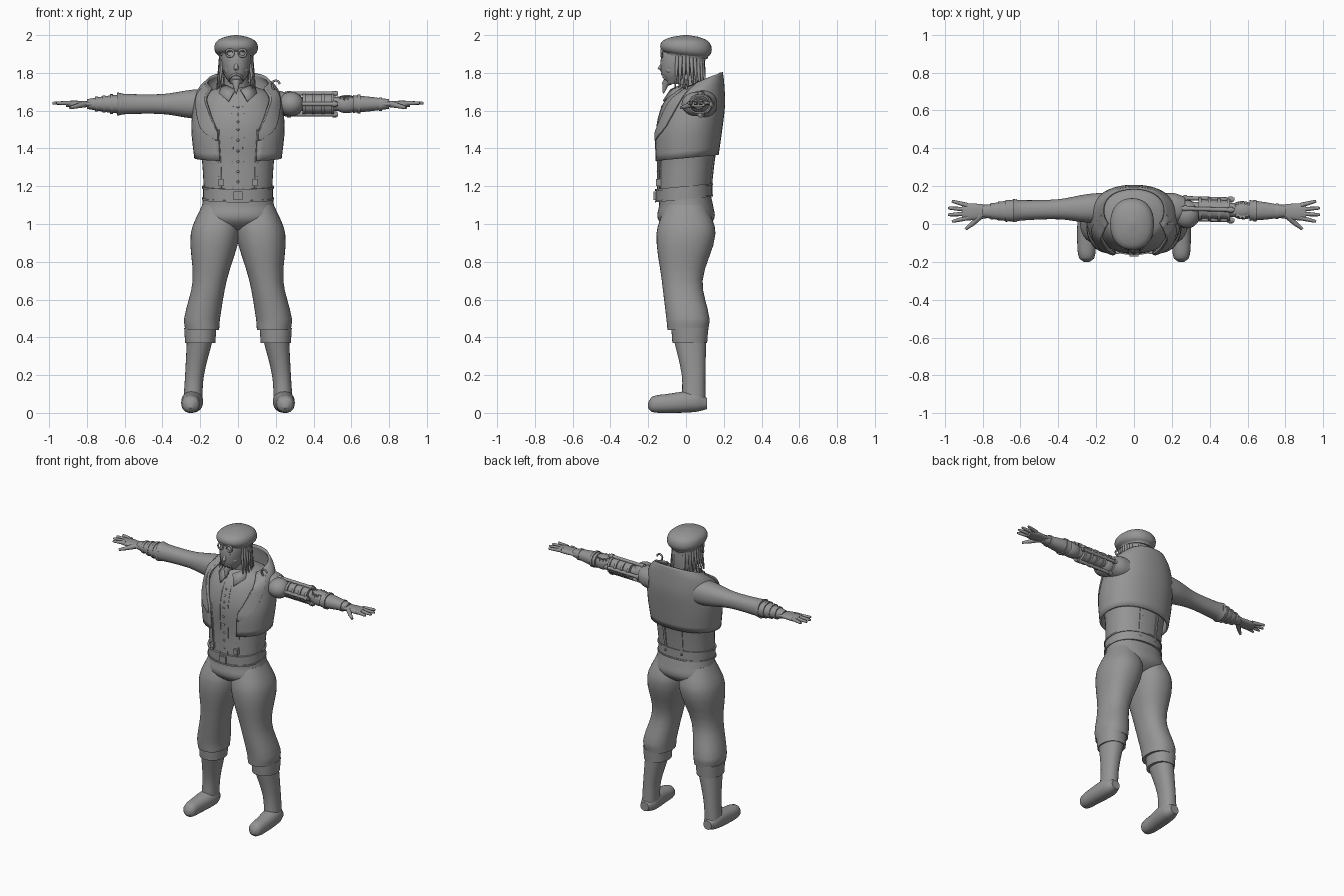
import bpy, bmesh, random
from math import pi, tau, sin, cos, copysign, radians
from mathutils import Vector, Matrix

if "Cube" in bpy.data.objects:
    bpy.data.objects.remove(bpy.data.objects["Cube"])
random.seed(4)
parts = []
grey = bpy.data.materials.new("plain grey")
grey.use_nodes = True
colour = (.3, .3, .3, 1)
grey.diffuse_color = colour
grey.node_tree.nodes["Principled BSDF"].inputs["Base Color"].default_value = colour


def finish(name, bm, thick=0):
    bmesh.ops.recalc_face_normals(bm, faces=bm.faces)
    mesh = bpy.data.meshes.new(name)
    bm.to_mesh(mesh)
    bm.free()
    mesh.materials.append(grey)
    ob = bpy.data.objects.new(name, mesh)
    bpy.context.collection.objects.link(ob)
    if thick:
        solid = ob.modifiers.new("thickness", 'SOLIDIFY')
        solid.thickness, solid.offset = thick, 0
    parts.append(ob)


def skin(name, rings, closed=True, thick=0):
    bm = bmesh.new()
    rows = [[bm.verts.new(point) for point in ring] for ring in rings]
    count = len(rows[0])
    for low, high in zip(rows, rows[1:]):
        for i in range(count if closed else count - 1):
            j = (i + 1) % count
            bm.faces.new((low[i], low[j], high[j], high[i]))
    if closed:
        bm.faces.new(rows[0])
        bm.faces.new(rows[-1])
    finish(name, bm, thick)


def dense(stations, steps=4):
    # Smooth in-between stations; the first number is the position along the axis
    stations = [Vector(s) for s in stations]
    last = len(stations) - 1
    slopes = []
    for i in range(last + 1):
        before, after = stations[max(i - 1, 0)], stations[min(i + 1, last)]
        slopes.append((after - before) / (after[0] - before[0]))
    result = []
    for i in range(last):
        here, there = stations[i], stations[i + 1]
        span = there[0] - here[0]
        for j in range(steps):
            t = j / steps
            rest = 1 - t
            result.append(here.lerp(there, t * t * (3 - 2 * t))
                          + slopes[i] * span * t * rest * rest
                          - slopes[i + 1] * span * t * t * rest)
    return result + [stations[-1]]


def loft(name, stations, axis='z', deep=1, tilt=None, arc=None, grow=0, thick=0):
    # A station is (position, centre, centre, radius); an arc leaves the skin open
    rings, count = [], 40
    for position, a, b, radius in dense(stations):
        radius += grow
        start, end = arc(position) if arc else (0, tau)
        slant = tilt(position) if tilt else 0
        ring = []
        for i in range(count):
            angle = start + (end - start) * i / (count - 1 if arc else count) - pi / 2
            u, v = (radius * copysign(abs(w) ** .9, w) for w in (cos(angle), sin(angle)))
            v *= deep
            places = {'x': (position, a + u, b + v), 'y': (a + u, position, b + v),
                      'z': (a + u, b + v, position + slant * v)}
            ring.append(places[axis])
        rings.append(ring)
    skin(name, rings, not arc, thick)


def body(name, stations, deep, x=0, **options):
    # Upright part, from (height, depth centre, half width)
    loft(name, [(z, x, y, r) for z, y, r in stations], 'z', deep, **options)


def arm_line(x, y=0, z=0):
    return Vector((x, .09 - .03 * abs(x) + y, 1.635 + z))


def arm(name, side, stations, deep=1):
    # Part along the arm, from (distance from the middle, radius)
    loft(name, [(*arm_line(side * x), r) for x, r in stations], 'x', deep)


def band(name, side, x, radius, half=.008, deep=.9):
    arm(name, side, [(x - half, radius), (x + half, radius)], deep)


def circle(radius, count):
    return [(radius * cos(i * tau / count), radius * sin(i * tau / count)) for i in range(count)]


def tube(name, points, radius, tip=None, count=10):
    points = [Vector(p) for p in points]
    last = len(points) - 1
    rings = []
    for i, point in enumerate(points):
        along = points[min(i + 1, last)] - points[max(i - 1, 0)]
        turn = along.to_track_quat('Z', 'Y')
        size = radius + ((radius if tip is None else tip) - radius) * i / last
        rings.append([point + turn @ Vector((a, b, 0)) for a, b in circle(size, count)])
    skin(name, rings)


def ball(name, centre, size):
    bm = bmesh.new()
    bmesh.ops.create_uvsphere(bm, u_segments=20, v_segments=12, radius=1,
                              matrix=Matrix.Translation(centre) @ Matrix.Diagonal((*size, 1)))
    finish(name, bm)


def block(name, centre, size):
    bm = bmesh.new()
    bmesh.ops.create_cube(bm, size=1, matrix=Matrix.Translation(centre) @ Matrix.Diagonal((*size, 1)))
    finish(name, bm)


# Torso, with an open vest whose neckline flares up behind the head
shirt = [(1.17, -.01, .18), (1.33, 0, .19), (1.5, .01, .21), (1.62, .03, .2), (1.7, .05, .16), (1.73, .05, .08)]
vest = [(1.35, 0, .225), (1.5, .01, .24), (1.62, .03, .23), (1.7, .04, .21), (1.75, .07, .16)]
shirt_deep, vest_deep = .79, .74


def opening(z):
    return max(.4, .4 + (z - 1.5) * 2.4)


def flare(z):
    return max(.1, (z - 1.6) * 3)


body("shirt", shirt, shirt_deep)
body("vest", vest, vest_deep, tilt=flare, thick=.014, arc=lambda z: (opening(z), tau - opening(z)))
body("trouser_seat", [(1.18, -.01, .18), (1.1, 0, .19), (1.03, 0, .2), (.98, 0, .14), (.95, 0, .04)], .75)
body("belt", [(1.13, -.01, .185), (1.2, -.01, .185)], .81, tilt=lambda z: .1)
for z in (1.13, 1.19):
    body("belt_edge", [(z, -.01, .19), (z + .01, -.01, .19)], .81, tilt=lambda z: .1)
block("belt_buckle", (0, -.165, 1.15), (.05, .015, .045))
for z, x, y, r in dense([(z, 0, y, r) for z, y, r in shirt[:4]], 3):
    ball("shirt_button", (0, y - r * shirt_deep, z), (.007, .005, .007))

for s, side in ((-1, "right_"), (1, "left_")):
    # Seams, braces and lapels are strips lying on the shirt and vest
    body("placket_seam", shirt[:5], shirt_deep, arc=lambda z: (s * .1, s * .13), thick=.006)
    body("front_brace", shirt[:3], shirt_deep, arc=lambda z: (s * .45, s * .53), thick=.01)
    body("back_brace", shirt[:3], shirt_deep, arc=lambda z: (pi + s * .25, pi + s * .35), thick=.012)
    body("lapel", [(1.46, .01, .24)] + vest[1:], vest_deep, tilt=flare, grow=.01, thick=.01,
         arc=lambda z: (s * opening(z), s * (opening(z) + min(.45, .05 + (z - 1.46) * 8))))
    skin("shirt_collar", [[(s * .015, -.08, 1.71), (s * .08, -.01, 1.74)],
                          [(s * .05, -.12, 1.65), (s * .1, -.06, 1.69)]], False, .01)
    for i in range(3):
        ball("vest_button", (s * .115, -.15, 1.36 + i * .045), (.008, .007, .008))
    block("brace_clip", (s * .09, -.145, 1.22), (.025, .025, .035))

    # Legs and boots
    loft(side + "trouser_leg", [(1.1, s * .1, 0, .09), (.95, s * .12, 0, .13), (.7, s * .15, -.02, .09),
                                (.5, s * .19, .01, .095), (.44, s * .19, .01, .09)], deep=1.2)
    loft(side + "boot_cuff", [(.45, s * .2, .02, .085), (.37, s * .2, .02, .08)], deep=1.15)
    loft(side + "boot_shaft", [(.4, s * .2, .02, .07), (.2, s * .23, .04, .05), (.05, s * .24, .04, .05)], deep=1.25)
    loft(side + "boot_foot", [(.11, s * .24, .05, .03), (.05, s * .24, .06, .055), (-.1, s * .25, .05, .05),
                              (-.18, s * .25, .045, .04), (-.2, s * .25, .04, .015)], 'y')

    # Hands with four spread fingers and a thumb
    arm(side + "palm", s, [(.77, .035), (.87, .045), (.91, .04)], .4)
    for i in range(4):
        base = arm_line(s * .88, .035 - .022 * i, .005)
        tip = arm_line(s * (.985 - .01 * (i - 1.5) ** 2), .06 - .036 * i, .005)
        tube(side + "finger", [base, base.lerp(tip, .5), base.lerp(tip, .9), tip], .013, .006)
    tube(side + "thumb", [arm_line(s * .81, -.02), arm_line(s * .85, -.06, -.01), arm_line(s * .89, -.09, -.02)],
         .018, .008)

# Right arm: sleeve with a flared end and a strapped bracer
arm("right_sleeve", -1, [(.17, .08), (.25, .075), (.4, .053), (.6, .054), (.64, .062)])
arm("right_bracer", -1, [(.62, .06), (.7, .05), (.8, .03)], .85)
for i in range(3):
    band("bracer_strap", -1, .67 + i * .04, .058 - i * .007)

# Left arm: mechanical limb with rods, rings and a gear at the elbow
arm("left_sleeve", 1, [(.17, .08), (.22, .078), (.27, .06)], .9)
ball("shoulder_cap", arm_line(.28, -.03), (.07, .075, .064))
arm("upper_arm_core", 1, [(.3, .037), (.56, .037)])
arm("upper_arm_barrel", 1, [(.35, .05), (.5, .05)])
for i in range(4):
    band("arm_ring", 1, .35 + i * .05, .06)
    y, z = circle(.055, 4)[i]
    tube("arm_rod", [arm_line(x, y, z) for x in (.25, .53)], .011)
    for x in (.27, .51):
        tube("rod_collar", [arm_line(x - .01, y, z), arm_line(x + .01, y, z)], .016)
teeth = [(a, b) if i // 2 % 2 else (a * .8, b * .8) for i, (a, b) in enumerate(circle(.047, 48))]
skin("elbow_gear", [[arm_line(.57 + a, b, z) for a, b in teeth] for z in (.02, .04)])
arm("elbow_joint", 1, [(.52, .03), (.55, .045), (.59, .047), (.63, .035)])
arm("left_forearm", 1, [(.61, .055), (.7, .045), (.8, .03)], .85)
band("forearm_ring", 1, .64, .057)
band("wrist_ring", 1, .755, .04)
tube("shoulder_pipe", [(.2 + a, 0, 1.74 + b) for a, b in circle(.02, 12)[:8]] + [(.2, .02, 1.67)], .006)

# Head and face, set slightly to one side
mid = -.01
body("neck", [(1.68, .04, .07), (1.83, .01, .06)], 1, mid)
body("head", [(1.74, -.06, .03), (1.8, -.03, .068), (1.9, -.01, .08), (1.95, 0, .06)], 1.48, mid)
body("back_hair", [(1.7, .05, .06), (1.8, .05, .07), (1.92, .04, .075)], .75, mid)
tube("nose", [(mid, -.11, 1.87), (mid, -.14, 1.82), (mid, -.12, 1.8)], .01, .014)
tube("beard", [(mid, -.08, 1.77), (mid, -.11, 1.74), (mid, -.12, 1.69)], .035, .003)
block("mouth", (mid, -.115, 1.775), (.035, .02, .006))
for s in (-1, 1):
    ball("eye", (mid + s * .03, -.11, 1.85), (.012, .01, .008))
    tube("eyebrow", [(mid + s * .01, -.125, 1.865), (mid + s * .035, -.12, 1.87), (mid + s * .055, -.1, 1.865)],
         .008, .004)
    tube("moustache", [(mid, -.125, 1.795), (mid + s * .025, -.12, 1.785), (mid + s * .04, -.1, 1.755)], .009, .003)
    ball("cheek", (mid + s * .04, -.085, 1.815), (.025, .025, .022))
    ball("ear", (mid + s * .077, 0, 1.84), (.012, .022, .032))
    rim = circle(.02, 12)
    tube("goggle_rim", [(mid + s * .033 + a, -.128, 1.905 + b) for a, b in rim + rim[:1]], .006)
    # Loose locks hanging around the side of the head
    for i in range(9):
        angle = -.5 + i * .2
        out = Vector((s * .085 * cos(angle), .1 * sin(angle), 0))
        crown = Vector((mid, 0, 1.91))
        drop = random.uniform(.18, .23)
        tube("hair_lock", [crown + out * (.9 + .1 * k) - Vector((0, 0, drop * k / 3)) for k in range(4)], .013, .003)

# Beret, worn higher at the front
body("beret", [(1.89, 0, .09), (1.91, 0, .11), (1.94, 0, .115), (1.97, 0, .1), (1.99, 0, .06), (2, 0, .01)],
     1.18, mid, tilt=lambda z: z - 2)
body("beret_band", [(1.885, 0, .09), (1.9, 0, .095)], 1.25, mid, tilt=lambda z: -.1)

# Smooth shading with sharp creases kept
bpy.ops.object.select_all(action='DESELECT')
for ob in parts:
    ob.select_set(True)
bpy.context.view_layer.objects.active = parts[0]
bpy.ops.object.shade_smooth_by_angle(angle=radians(40))
